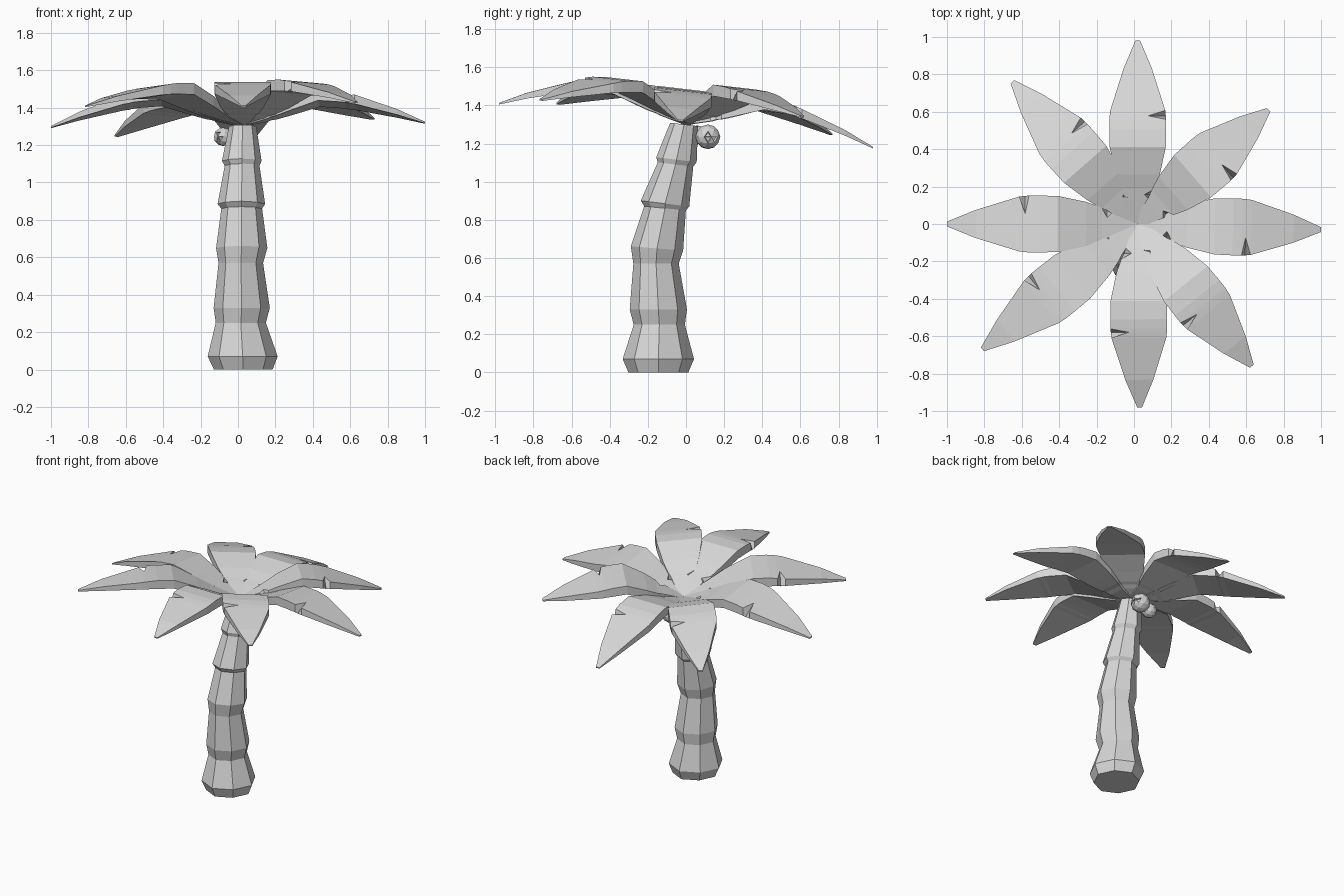
import bpy, bmesh, math
from mathutils import Vector

cube = bpy.data.objects.get("Cube")
if cube:
    bpy.data.objects.remove(cube, do_unlink=True)

# One plain grey for everything
grey = bpy.data.materials.new("light grey")
grey.use_nodes = True
grey.diffuse_color = (0.68, 0.68, 0.68, 1)
grey.node_tree.nodes["Principled BSDF"].inputs["Base Color"].default_value = (0.68, 0.68, 0.68, 1)


def finish(bm, name):
    bmesh.ops.recalc_face_normals(bm, faces=bm.faces)
    mesh = bpy.data.meshes.new(name)
    bm.to_mesh(mesh)
    bm.free()
    mesh.materials.append(grey)
    obj = bpy.data.objects.new(name, mesh)
    bpy.context.collection.objects.link(obj)
    return obj


def loft(rings, name):
    """Skin a row of equal rings of points and cap both ends."""
    bm = bmesh.new()
    loops = [[bm.verts.new(p) for p in ring] for ring in rings]
    n = len(loops[0])
    for a, b in zip(loops, loops[1:]):
        for i in range(n):
            j = (i + 1) % n
            bm.faces.new((a[i], a[j], b[j], b[i]))
    bm.faces.new(loops[0])
    bm.faces.new(loops[-1])
    return finish(bm, name)


# Leaning, ringed trunk: centre x, centre y, z, radius, tilt
trunk = [
    (0.028, -0.145, 0.0, 0.157, 0),
    (0.025, -0.145, 0.07, 0.187, 0),
    (0.015, -0.14, 0.25, 0.134, 0),
    (0.02, -0.145, 0.33, 0.15, 0),
    (0.015, -0.157, 0.57, 0.119, 0),
    (0.02, -0.152, 0.65, 0.137, -0.08),
    (0.02, -0.11, 0.86, 0.109, -0.1),
    (0.018, -0.11, 0.885, 0.127, -0.12),
    (0.022, -0.055, 1.09, 0.093, -0.12),
    (0.02, -0.05, 1.115, 0.106, -0.12),
    (0.025, -0.01, 1.3, 0.073, -0.12),
]
rings = []
for x, y, z, radius, tilt in trunk:
    ring = []
    for k in range(8):
        a = k * math.pi / 4
        r = radius * (0.955 if k % 2 else 1)
        dy = r * math.sin(a)
        ring.append((x + r * math.cos(a), y + dy, z + tilt * dy))
    rings.append(ring)
loft(rings, "trunk")

# Frond stations: distance, half width, notched half width, rise, droop, thickness
stations = [
    (0.0, 0.025, 0.025, 0, 0, 0.02),
    (0.13, 0.065, 0.065, 0.31, 0, 0.04),
    (0.16, 0.075, 0.035, 0.38, 0, 0.04),
    (0.19, 0.09, 0.09, 0.45, 0, 0.045),
    (0.27, 0.118, 0.118, 0.67, 0, 0.055),
    (0.42, 0.15, 0.15, 1, 0, 0.06),
    (0.52, 0.152, 0.152, 1, 0.04, 0.06),
    (0.57, 0.152, 0.152, 1, 0.1, 0.055),
    (0.59, 0.15, 0.055, 1, 0.13, 0.055),
    (0.62, 0.147, 0.147, 1, 0.18, 0.05),
    (0.85, 0.075, 0.075, 1, 0.62, 0.03),
    (1.0, 0.013, 0.013, 1, 1, 0.008),
]
CROWN_TILT = 0.115  # the whole crown leans back
ROOT = 1.32


def frond(name, tip_x, tip_y, tip_z, peak):
    origin = Vector((0.02, 0.0))
    span = Vector((tip_x, tip_y)) - origin
    side = Vector((-span.y, span.x)).normalized()
    rings = []
    for d, half, cut, rise, droop, thick in stations:
        mid = origin + span * d
        z = ROOT + (peak - ROOT) * rise - (peak - tip_z) * droop
        left, right, notch = mid + side * half, mid - side * half, mid - side * cut
        ring = [(left, z), (notch, z), (right, z - thick), (left, z - thick)]
        rings.append([(p.x, p.y, h - CROWN_TILT * p.y) for p, h in ring])
    loft(rings, name)


# Crown of eight drooping fronds: tip position, tip height and peak before the lean
frond("frond_left", 1.0, -0.03, 1.32, 1.48)
frond("frond_back_left", 0.72, 0.61, 1.415, 1.525)
frond("frond_back", 0.02, 0.98, 1.295, 1.485)
frond("frond_back_right", -0.65, 0.76, 1.34, 1.49)
frond("frond_right", -1.0, 0.0, 1.30, 1.485)
frond("frond_front_right", -0.81, -0.67, 1.335, 1.485)
frond("frond_front", 0.03, -0.98, 1.3, 1.485)
frond("frond_front_left", 0.63, -0.76, 1.345, 1.5)


def coconut(name, centre, radius, facing):
    """Low-poly ball with three small dimples on one side."""
    bm = bmesh.new()
    bmesh.ops.create_icosphere(bm, subdivisions=2, radius=radius)
    facing = Vector(facing).normalized()
    across = Vector((-facing.y, facing.x, 0))
    for k in range(3):
        a = k * math.tau / 3
        aim = facing + 0.5 * (across * math.cos(a) + Vector((0, 0, math.sin(a))))
        face = max(bm.faces, key=lambda f: f.normal.dot(aim.normalized()))
        bmesh.ops.inset_individual(bm, faces=[face], thickness=radius * 0.1)
        bmesh.ops.translate(bm, verts=face.verts, vec=-face.normal * radius * 0.15)
        bm.normal_update()
    bmesh.ops.translate(bm, verts=bm.verts, vec=centre)
    finish(bm, name)


coconut("coconut_large", (0.04, 0.115, 1.235), 0.065, (1, 0.3, 0))
coconut("coconut_small", (-0.08, 0.06, 1.245), 0.05, (-0.5, -1, 0))
